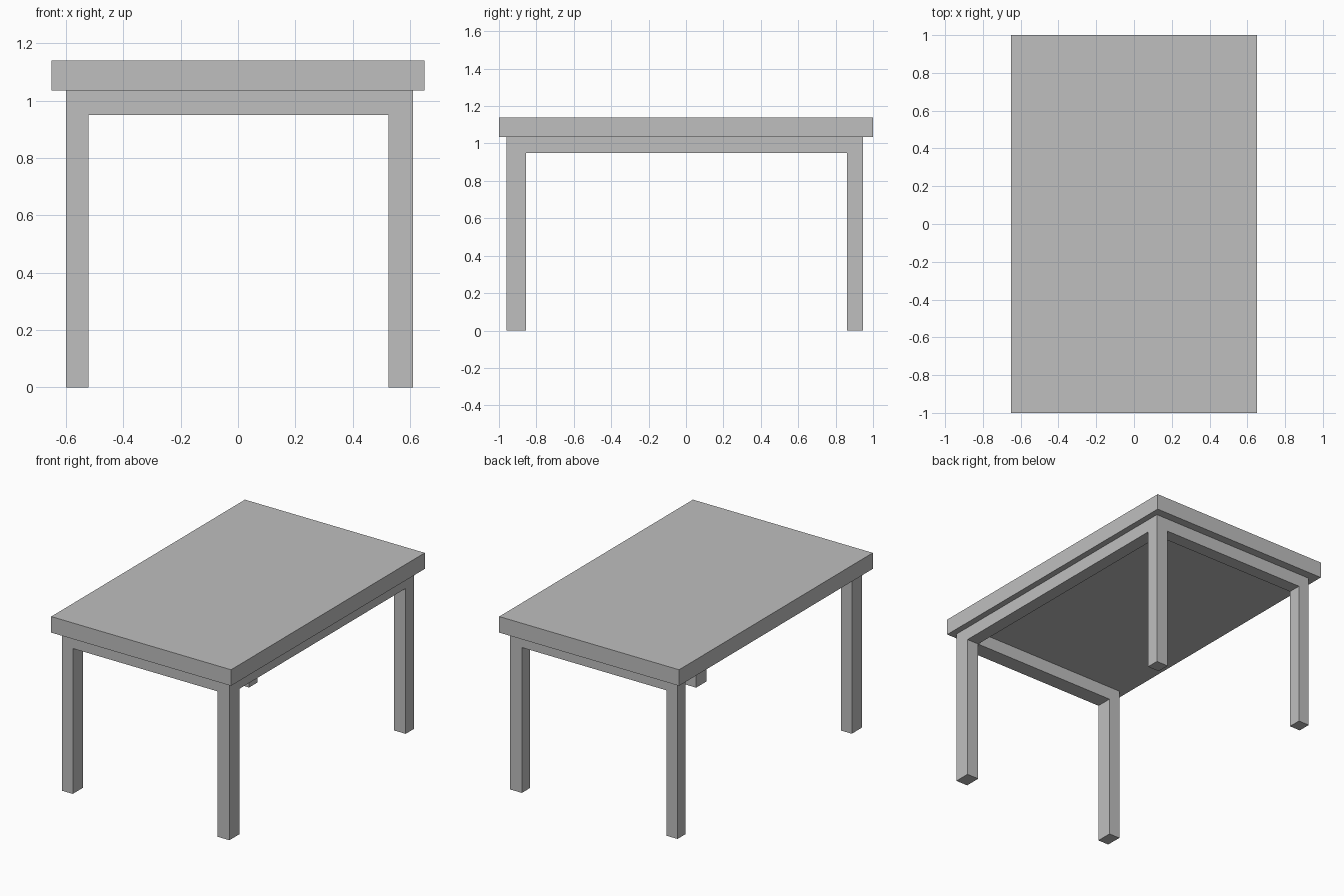
import bpy
import bmesh

cube = bpy.data.objects.get("Cube")
if cube:
    bpy.data.objects.remove(cube, do_unlink=True)

# One grey for the whole table
grey = bpy.data.materials.new("plain_grey")
grey.use_nodes = True
colour = (0.52, 0.52, 0.52, 1)
grey.diffuse_color = colour
grey.node_tree.nodes["Principled BSDF"].inputs["Base Color"].default_value = colour

LEFT, LEFT_IN, RIGHT_IN, RIGHT = 0.61, 0.525, -0.522, -0.60
RAIL, TOP_BOTTOM, TOP = 0.95, 1.035, 1.14


def prism(name, profile, y0, y1):
    """Extrude an (x, z) outline along y."""
    bm = bmesh.new()
    face = bm.faces.new([bm.verts.new((x, y0, z)) for x, z in profile])
    new = bmesh.ops.extrude_face_region(bm, geom=[face])["geom"]
    verts = [v for v in new if isinstance(v, bmesh.types.BMVert)]
    bmesh.ops.translate(bm, verts=verts, vec=(0, y1 - y0, 0))
    bmesh.ops.recalc_face_normals(bm, faces=bm.faces)
    mesh = bpy.data.meshes.new(name)
    bm.to_mesh(mesh)
    bm.free()
    mesh.materials.append(grey)
    obj = bpy.data.objects.new(name, mesh)
    bpy.context.collection.objects.link(obj)
    return obj


def rect(x0, x1, z0, z1):
    return [(x0, z0), (x1, z0), (x1, z1), (x0, z1)]


# Table top
prism("table_top", rect(-0.65, 0.65, TOP_BOTTOM, TOP), -1, 1)

# Two legs and the rail joining them, as one frame at each end
frame = [(RIGHT, 0), (RIGHT_IN, 0), (RIGHT_IN, RAIL), (LEFT_IN, RAIL),
         (LEFT_IN, 0), (LEFT, 0), (LEFT, TOP_BOTTOM), (RIGHT, TOP_BOTTOM)]
prism("front_leg_frame", frame, -0.96, -0.855)
prism("back_leg_frame", frame, 0.86, 0.945)

# Single long rail; the other long side is open
prism("left_side_rail", rect(LEFT_IN, LEFT, RAIL, TOP_BOTTOM), -0.855, 0.86)
